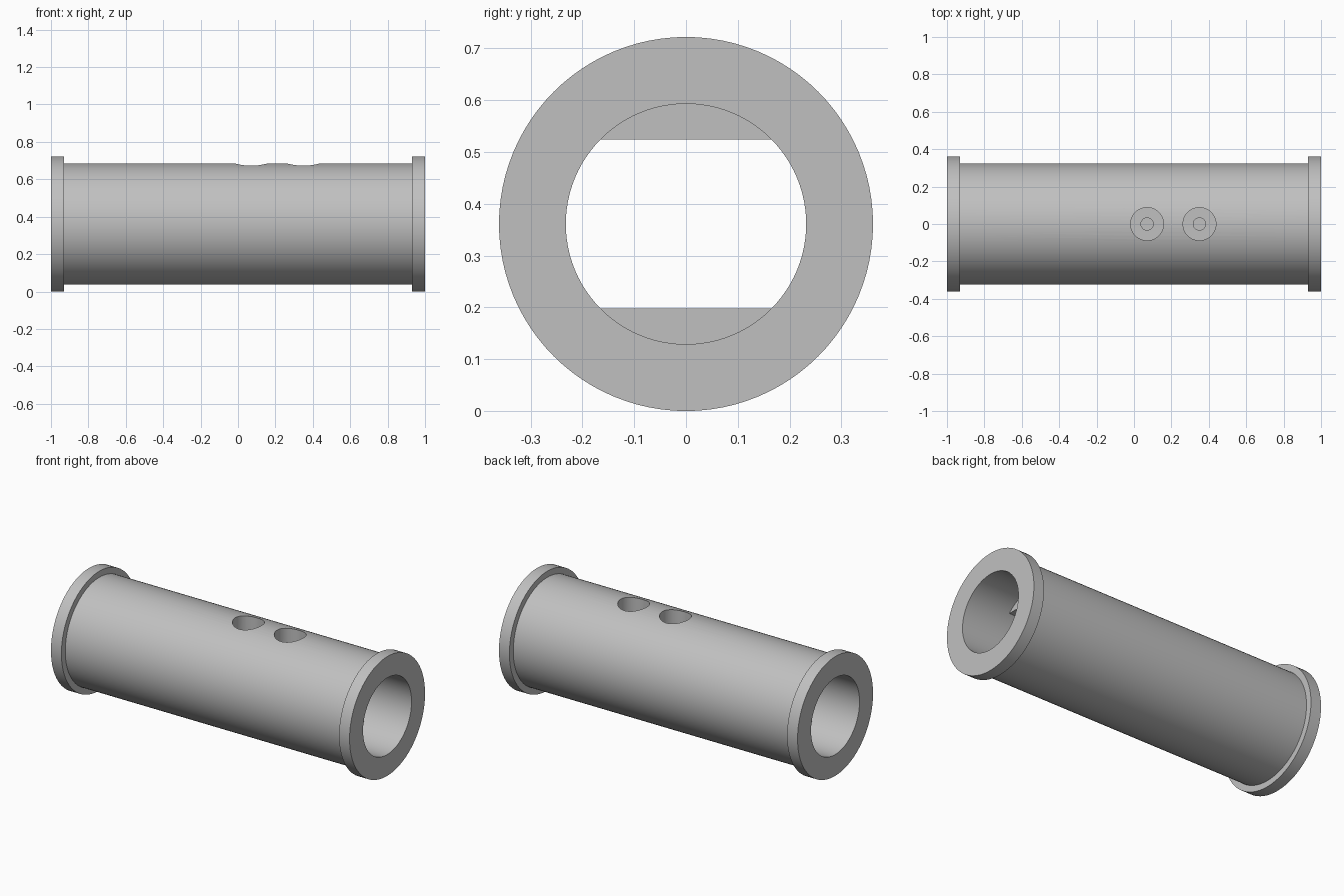
import bpy, bmesh, math

if "Cube" in bpy.data.objects:
    bpy.data.objects.remove(bpy.data.objects["Cube"])

CZ = 0.361            # height of the tube axis
SEG = 96
R_FLANGE, R_BODY, R_BORE = 0.361, 0.324, 0.232
FLANGE_X, STOP_X, FLAT = 0.93, 0.73, 0.163

grey = bpy.data.materials.new("grey metal")
grey.diffuse_color = (0.53, 0.53, 0.53, 1)
grey.use_nodes = True
grey.node_tree.nodes["Principled BSDF"].inputs["Base Color"].default_value = grey.diffuse_color


def finish(name, bm):
    bmesh.ops.recalc_face_normals(bm, faces=bm.faces)
    mesh = bpy.data.meshes.new(name)
    bm.to_mesh(mesh)
    bm.free()
    mesh.materials.append(grey)
    ob = bpy.data.objects.new(name, mesh)
    bpy.context.collection.objects.link(ob)
    return ob


def revolve(name, profile):
    """Spin a closed (x, radius) profile around the tube axis."""
    bm = bmesh.new()
    rings = [[bm.verts.new((x, r * math.sin(a), CZ + r * math.cos(a))) for x, r in profile]
             for a in (2 * math.pi * i / SEG for i in range(SEG))]
    n = len(profile)
    for i in range(SEG):
        p, q = rings[i], rings[(i + 1) % SEG]
        for j in range(n):
            k = (j + 1) % n
            bm.faces.new((p[j], p[k], q[k], q[j]))
    return finish(name, bm)


def stop_block(name, side):
    """Flat-faced circle segment inside the bore, rooted in the wall."""
    r = 0.26
    half = math.acos(FLAT / r)
    angles = [-half + 2 * half * i / 24 for i in range(25)]
    bm = bmesh.new()
    face = bm.faces.new([bm.verts.new((-STOP_X, r * math.sin(a), CZ + side * r * math.cos(a)))
                         for a in angles])
    ext = bmesh.ops.extrude_face_region(bm, geom=[face], use_keep_orig=True)
    moved = [g for g in ext["geom"] if isinstance(g, bmesh.types.BMVert)]
    bmesh.ops.translate(bm, verts=moved, vec=(2 * STOP_X, 0, 0))
    return finish(name, bm)


def drill(name, x, radius, z0, z1, sides):
    bm = bmesh.new()
    bmesh.ops.create_cone(bm, cap_ends=True, segments=sides, radius1=radius,
                          radius2=radius, depth=z1 - z0)
    bmesh.ops.translate(bm, verts=bm.verts, vec=(x, 0, (z0 + z1) / 2))
    return finish(name, bm)


def combine(target, tool, operation):
    mod = target.modifiers.new(tool.name, "BOOLEAN")
    mod.operation, mod.object, mod.solver = operation, tool, "EXACT"
    bpy.context.view_layer.objects.active = target
    bpy.ops.object.modifier_apply(modifier=mod.name)
    bpy.data.objects.remove(tool)


# Flanged tube with an open bore
tube = revolve("flanged_tube", [
    (-1, R_BORE), (-1, R_FLANGE), (-FLANGE_X, R_FLANGE), (-FLANGE_X, R_BODY),
    (FLANGE_X, R_BODY), (FLANGE_X, R_FLANGE), (1, R_FLANGE), (1, R_BORE)])

# Flat stops at the top and bottom of the bore
for label, side in (("top_stop", 1), ("bottom_stop", -1)):
    combine(tube, stop_block(label, side), "UNION")

# Two counterbored screw holes through the top wall
for i, x in enumerate((0.07, 0.35)):
    combine(tube, drill(f"counterbore_{i}", x, 0.088, CZ + 0.205, 0.9, 48), "DIFFERENCE")
    combine(tube, drill(f"screw_hole_{i}", x, 0.033, CZ + 0.05, 0.9, 24), "DIFFERENCE")

# Smooth round walls, crisp rims
bpy.ops.object.select_all(action="DESELECT")
tube.select_set(True)
bpy.context.view_layer.objects.active = tube
bpy.ops.object.shade_smooth_by_angle(angle=math.radians(30))
